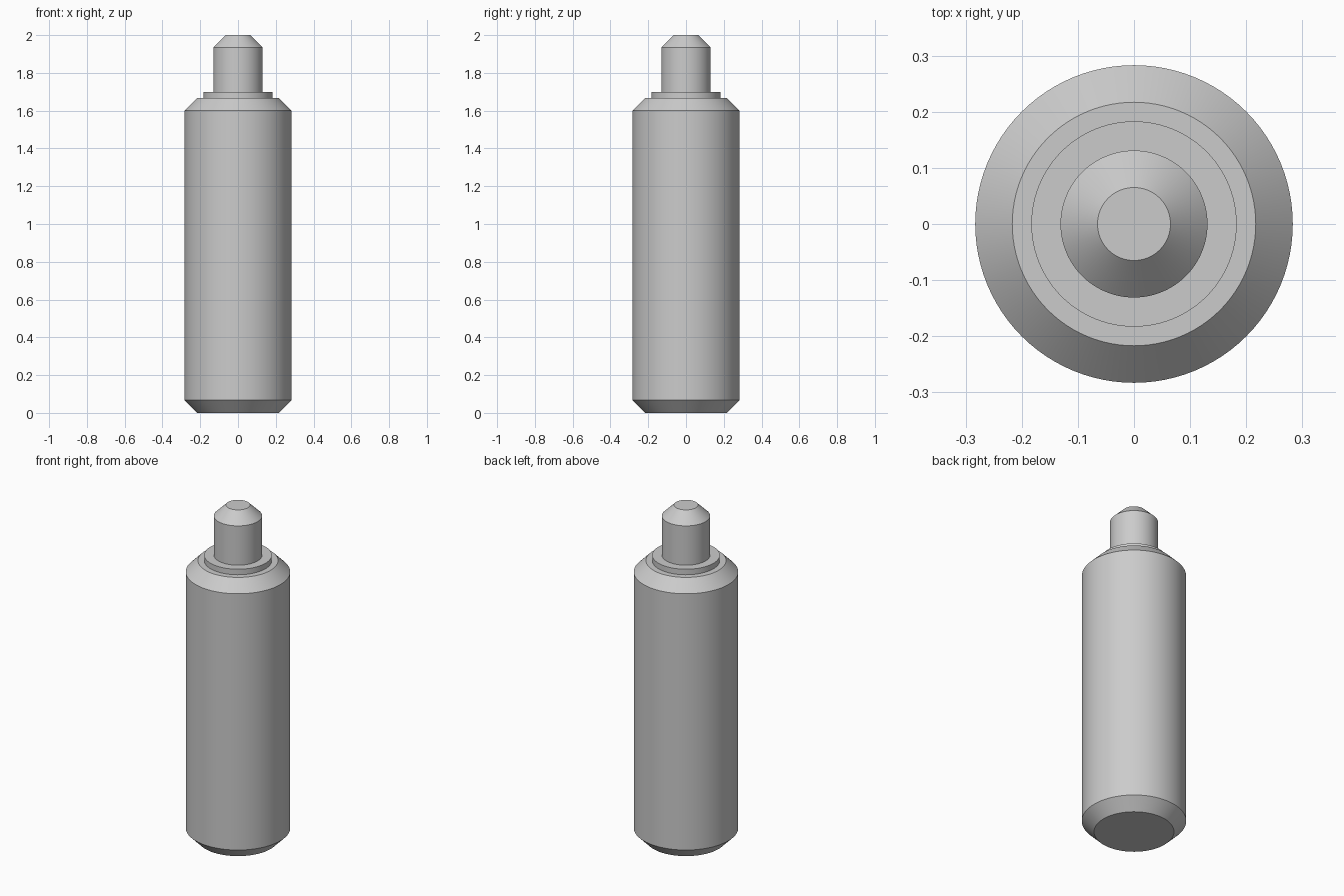
import bpy
import bmesh
import math

cube = bpy.data.objects.get("Cube")
if cube:
    bpy.data.objects.remove(cube, do_unlink=True)

SEGMENTS = 96

grey = bpy.data.materials.new("light grey metal")
grey.use_nodes = True
grey.diffuse_color = (0.6, 0.6, 0.6, 1)
grey.node_tree.nodes["Principled BSDF"].inputs["Base Color"].default_value = (0.6, 0.6, 0.6, 1)


def turned_part(name, profile):
    """Closed solid of revolution from (radius, height) points, bottom to top."""
    bm = bmesh.new()
    rings = []
    for r, z in profile:
        ring = []
        for i in range(SEGMENTS):
            a = 2 * math.pi * i / SEGMENTS
            ring.append(bm.verts.new((r * math.cos(a), r * math.sin(a), z)))
        rings.append(ring)
    for low, high in zip(rings, rings[1:]):
        for i in range(SEGMENTS):
            j = (i + 1) % SEGMENTS
            bm.faces.new((low[i], low[j], high[j], high[i]))
    bm.faces.new(rings[0][::-1])
    bm.faces.new(rings[-1])
    mesh = bpy.data.meshes.new(name)
    bm.to_mesh(mesh)
    bm.free()
    mesh.materials.append(grey)
    obj = bpy.data.objects.new(name, mesh)
    bpy.context.collection.objects.link(obj)
    bpy.ops.object.select_all(action="DESELECT")
    obj.select_set(True)
    bpy.context.view_layer.objects.active = obj
    bpy.ops.object.shade_smooth_by_angle(angle=math.radians(30))
    return obj


# Main cylinder, chamfered at both ends
turned_part("body", [(0.217, 0), (0.283, 0.067), (0.283, 1.6), (0.217, 1.667)])

# Low shoulder ring on top of the body
turned_part("collar", [(0.183, 1.667), (0.183, 1.7)])

# Plunger pin with a chamfered tip
turned_part("pin", [(0.131, 1.7), (0.131, 1.935), (0.065, 2.0)])
